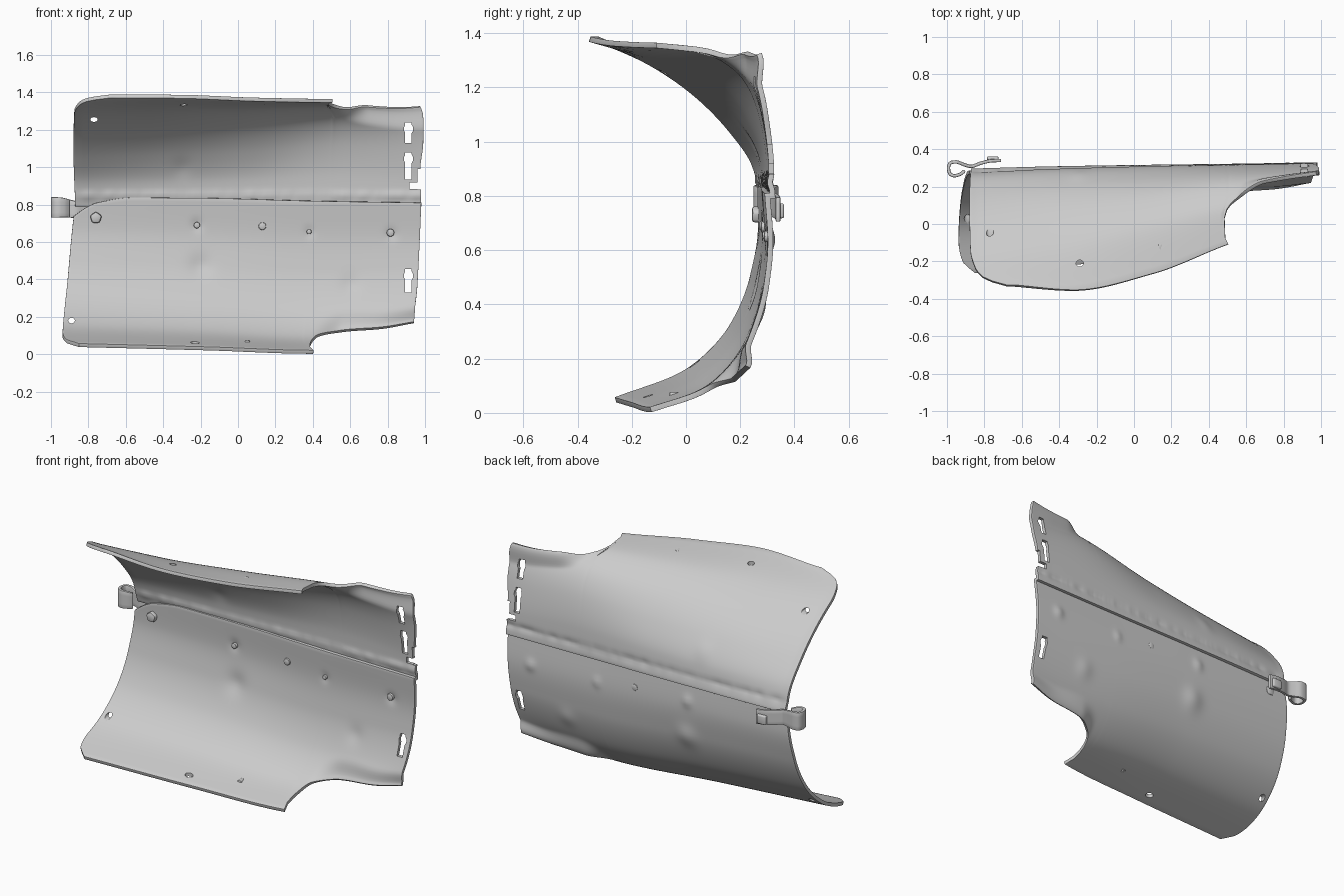
import bpy, math, random

if "Cube" in bpy.data.objects:
    bpy.data.objects.remove(bpy.data.objects["Cube"])
random.seed(4)


def interp(xs, ys, x):
    """Monotone cubic interpolation."""
    if x <= xs[0]:
        return ys[0]
    if x >= xs[-1]:
        return ys[-1]
    n = len(xs)
    d = [(ys[i + 1] - ys[i]) / (xs[i + 1] - xs[i]) for i in range(n - 1)]

    def slope(i):
        if i == 0:
            return d[0]
        if i == n - 1:
            return d[-1]
        return 0 if d[i - 1] * d[i] <= 0 else 2 * d[i - 1] * d[i] / (d[i - 1] + d[i])
    i = max(k for k in range(n - 1) if xs[k] <= x)
    h = xs[i + 1] - xs[i]
    s = (x - xs[i]) / h
    return ((2*s**3 - 3*s*s + 1) * ys[i] + (s**3 - 2*s*s + s) * h * slope(i)
            + (3*s*s - 2*s**3) * ys[i + 1] + (s**3 - s*s) * h * slope(i + 1))


def curve(table, x):
    return interp([p[0] for p in table], [p[1] for p in table], x)


def section(stations, x):
    """Cross-section (ys, zs) of a plate at x."""
    xs = [s[0] for s in stations]
    return [[interp(xs, [s[1][k][a] for s in stations], x) for k in range(6)] for a in (0, 1)]


T = [0, .2, .4, .6, .8, 1]


def solve(vals, target):
    """Parameter t where a monotone section coordinate reaches target."""
    lo, hi = 0, 1
    falling = vals[-1] < vals[0]
    for _ in range(16):
        m = (lo + hi) / 2
        if (interp(T, vals, m) > target) == falling:
            lo = m
        else:
            hi = m
    return (lo + hi) / 2


def smooth(a, b, x):
    s = min(1, max(0, (x - a) / (b - a)))
    return s * s * (3 - 2 * s)


def finish(ob, angle=40):
    bpy.ops.object.select_all(action='DESELECT')
    ob.select_set(True)
    bpy.context.view_layer.objects.active = ob
    bpy.ops.object.shade_smooth_by_angle(angle=math.radians(angle))


def apply(ob, kind, **props):
    m = ob.modifiers.new(kind.lower(), kind)
    for k, v in props.items():
        setattr(m, k, v)
    bpy.context.view_layer.objects.active = ob
    bpy.ops.object.modifier_apply(modifier=m.name)


def sheet(name, verts, rows, cols, thick):
    faces = [(i*rows + j, (i+1)*rows + j, (i+1)*rows + j+1, i*rows + j+1)
             for i in range(cols - 1) for j in range(rows - 1)]
    me = bpy.data.meshes.new(name)
    me.from_pydata(verts, [], faces)
    ob = bpy.data.objects.new(name, me)
    bpy.context.collection.objects.link(ob)
    apply(ob, 'SOLIDIFY', thickness=thick, offset=0)
    apply(ob, 'BEVEL', width=thick * .3, segments=2, limit_method='ANGLE', angle_limit=math.radians(60))
    return ob


def plate(name, stations, left, right, notch, axis, start, dents, seam, lift, cols=150, rows=44):
    rough = [random.uniform(.2, 1.6) for _ in range(cols + 4)]
    ragged = [sum(rough[i:i + 4]) / 4 for i in range(cols)]
    verts = []
    for i in range(cols):
        x0 = -.92 + 1.9 * i / (cols - 1)
        sec = section(stations, x0)
        t1 = solve(sec[axis], curve(notch, x0)) if x0 > notch[0][0] else 1
        t0 = curve(start, x0)
        f = smooth(notch[0][0] + .05, notch[0][0] + .2, x0)
        for j in range(rows):
            t = t0 + (t1 - t0) * j / (rows - 1)
            xl, xr = curve(left, t), curve(right, t)
            x = xl + (xr - xl) * i / (cols - 1)
            y, z = interp(T, sec[0], t), interp(T, sec[1], t)
            lip = f * smooth(t1 - .12, t1, t)     # turned-out lip of the notch
            y += .035 * lip
            z += lift * lip
            for dx, dz, r, a in dents:
                y += a * math.exp(-((x - dx)**2 + (z - dz)**2) / r**2)
            if seam:
                y -= .007 * ragged[i] * math.exp(-((z - .85) / .02)**2)
            verts.append((x, y, z))
    return sheet(name, verts, rows, cols, .02)


# Upper shell plate
UP = [(-.88, [(.288, .79), (.25, .92), (.16, 1.05), (.03, 1.18), (-.14, 1.295), (-.33, 1.38)]),
      (-.5, [(.298, .79), (.275, .92), (.19, 1.07), (.06, 1.2), (-.13, 1.31), (-.355, 1.378)]),
      (0, [(.306, .79), (.292, .93), (.235, 1.08), (.13, 1.22), (-.04, 1.32), (-.265, 1.362)]),
      (.5, [(.312, .79), (.305, .95), (.27, 1.13), (.2, 1.26), (.07, 1.335), (-.1, 1.355)]),
      (1, [(.32, .79), (.315, .92), (.30, 1.06), (.275, 1.2), (.20, 1.34), (.02, 1.41)])]
upper = plate("upper_plate", UP,
              [(0, -.87), (.5, -.88), (.8, -.875), (.9, -.85), (.96, -.8), (1, -.68)],
              [(0, .98), (.3, .975), (.5, .99), (.65, .99), (.8, .95), (1, .94)],
              [(.48, -.1), (.495, .03), (.52, .10), (.6, .165), (.8, .21), (.98, .235)], 0,
              [(-1, 0), (1, 0)], [(-.3, 1.0, .05, .006)], True, .035)

# Lower shell plate, tucked inside the upper one
LOW = [(-.92, [(.27, .84), (.275, .68), (.245, .5), (.17, .32), (0, .15), (-.26, .048)]),
       (-.2, [(.283, .835), (.293, .66), (.27, .48), (.2, .29), (.04, .12), (-.2, .03)]),
       (.38, [(.29, .82), (.303, .63), (.285, .45), (.22, .25), (.07, .085), (-.13, .012)]),
       (1, [(.30, .81), (.312, .63), (.297, .47), (.25, .3), (.19, .18), (.05, .1)])]
lower = plate("lower_plate", LOW,
              [(0, -.865), (.2, -.885), (.5, -.91), (.88, -.938), (.95, -.92), (1, -.85)],
              [(0, .98), (.5, .96), (.8, .94), (1, .98)],
              [(.385, .02), (.41, .05), (.46, .10), (.6, .14), (.8, .155), (.98, .185)], 1,
              [(-.92, .13), (-.86, .07), (-.8, .035), (-.6, 0), (1, 0)],
              [(-.2, .47, .06, .014), (.6, .37, .05, .008), (-.22, .69, .03, .01),
               (.38, .65, .025, .008), (.82, .64, .03, .01)], False, -.015)


def cut(target, kind, loc, size, axis='Y'):
    """Punch a box or round opening through a plate."""
    if kind == 'box':
        bpy.ops.mesh.primitive_cube_add(size=1, location=loc)
    else:
        rot = (math.pi / 2, 0, 0) if axis == 'Y' else (0, 0, 0)
        bpy.ops.mesh.primitive_cylinder_add(vertices=16, radius=.5, depth=1, location=loc, rotation=rot)
    c = bpy.context.object
    c.scale = size
    c.hide_render = True
    bpy.context.view_layer.update()
    apply(target, 'BOOLEAN', object=c, operation='DIFFERENCE', solver='EXACT')
    bpy.data.objects.remove(c)


# Keyhole slots along the right end
for ob, z0, z1 in ((upper, 1.13, 1.24), (upper, .935, 1.08), (lower, .33, .455)):
    cut(ob, 'box', (.91, .28, (z0 + z1) / 2), (.036, .3, z1 - z0))
    cut(ob, 'round', (.912, .28, z1 - .035), (.05, .06, .3))
# Torn gaps on the right edge
cut(upper, 'box', (.955, .3, .9), (.075, .3, .035))
cut(upper, 'box', (.985, .3, .935), (.05, .3, .11))
# Fastening holes
cut(upper, 'round', (-.77, .0, 1.255), (.04, .025, .4))
cut(lower, 'round', (-.89, .05, .18), (.036, .03, .4))
cut(lower, 'round', (-.23, -.14, .06), (.05, .035, .2), 'Z')
cut(upper, 'round', (-.29, -.21, 1.35), (.04, .035, .2), 'Z')
finish(upper)
finish(lower)


# Rivets, seated on the inner plate surface
def rivet(name, stations, x, z, r, sides, depth=.05, dy=0.0):
    sec = section(stations, x)
    y = interp(T, sec[0], solve(sec[1], z)) + dy
    bpy.ops.mesh.primitive_cylinder_add(vertices=sides, radius=r, depth=depth,
                                        location=(x, y, z), rotation=(math.pi / 2, 0, 0))
    ob = bpy.context.object
    ob.name = name
    apply(ob, 'BEVEL', width=r * .3, segments=2)
    finish(ob)


rivet("strap_rivet_inner", LOW, -.76, .73, .034, 5, .05, -.01)
for x, z, r in ((-.22, .69, .018), (.13, .685, .022), (.38, .655, .014), (.815, .65, .022)):
    rivet("seam_rivet", LOW, x, z, r, 8, .034, -.004)
rivet("edge_rivet", LOW, .05, .062, .016, 8, .035)
rivet("edge_rivet", UP, .14, 1.345, .012, 8, .03)

# Hinge strap curling round the left end
path = [(-.71, .34), (-.76, .338), (-.82, .325), (-.87, .308), (-.91, .318), (-.95, .332), (-.98, .328),
        (-.992, .3), (-.985, .27), (-.96, .258), (-.93, .266), (-.905, .285)]
ks = list(range(len(path)))
pts = [(interp(ks, [p[0] for p in path], k / 4), interp(ks, [p[1] for p in path], k / 4))
       for k in range(4 * len(path) - 3)]
verts = []
for x, y in pts:
    half = .045 + .01 * smooth(-.85, -.98, x)
    mid = .75 + .035 * min(1, max(0, (-.72 - x) / .22))
    verts += [(x, y, mid + half * s) for s in (-1, -.5, 0, .5, 1)]
strap = sheet("hinge_strap", verts, 5, len(pts), .018)
finish(strap)

# Strap rivet head on the outside
bpy.ops.mesh.primitive_cube_add(size=1, location=(-.755, .348, .745))
head = bpy.context.object
head.name = "strap_rivet_outer"
head.scale = (.06, .028, .055)
bpy.ops.object.transform_apply(location=False, rotation=False)
apply(head, 'BEVEL', width=.008, segments=3)
finish(head)
